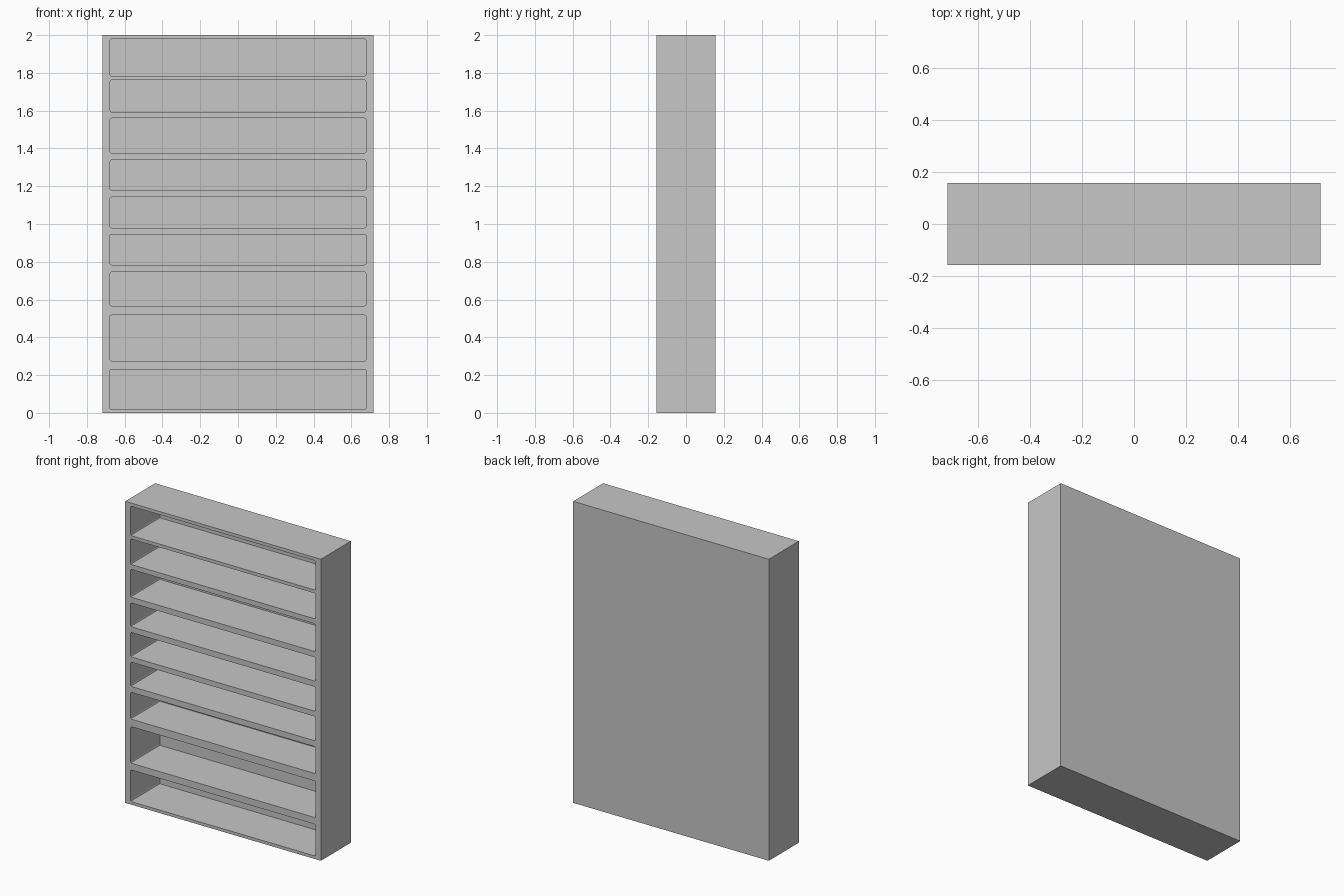
import bpy
import bmesh
from mathutils import Matrix, Vector

default = bpy.data.objects.get("Cube")
if default:
    bpy.data.objects.remove(default, do_unlink=True)

# Case size, compartment limits
HALF_W, HALF_D, HEIGHT = 0.718, 0.157, 2.0
HALF_OPENING, BACK_Y = 0.678, 0.15
CORNER = 0.008

# Bottom and top height of each compartment
COMPARTMENTS = [
    (0.02, 0.23), (0.275, 0.517), (0.567, 0.745),
    (0.784, 0.945), (0.98, 1.142), (1.18, 1.338),
    (1.376, 1.56), (1.593, 1.762), (1.784, 1.979),
]

grey = bpy.data.materials.new("plain grey")
grey.use_nodes = True
colour = (0.57, 0.57, 0.57, 1)
grey.diffuse_color = colour
grey.node_tree.nodes["Principled BSDF"].inputs["Base Color"].default_value = colour


def add_box(bm, low, high):
    """Add an axis-aligned box between two corners and return its vertices."""
    low, high = Vector(low), Vector(high)
    matrix = Matrix.Translation((low + high) / 2) @ Matrix.Diagonal((*(high - low), 1))
    return bmesh.ops.create_cube(bm, size=1, matrix=matrix)["verts"]


def finish(bm, name):
    mesh = bpy.data.meshes.new(name)
    bm.to_mesh(mesh)
    bm.free()
    mesh.materials.append(grey)
    obj = bpy.data.objects.new(name, mesh)
    bpy.context.collection.objects.link(obj)
    return obj


# Outer case
bm = bmesh.new()
add_box(bm, (-HALF_W, -HALF_D, 0), (HALF_W, HALF_D, HEIGHT))
case = finish(bm, "shelf_case")

# Compartment cutters with slightly eased corners running front to back
bm = bmesh.new()
for bottom, top in COMPARTMENTS:
    add_box(bm, (-HALF_OPENING, -HALF_D - 0.1, bottom), (HALF_OPENING, BACK_Y, top))
depth_edges = [e for e in bm.edges if abs(e.verts[0].co.y - e.verts[1].co.y) > 0.1]
bmesh.ops.bevel(bm, geom=depth_edges, offset=CORNER, segments=2,
                profile=0.5, affect="EDGES")
cutter = finish(bm, "compartment_cutter")
cutter.hide_render = True

# Hollow out the case, leaving shelves, sides and a thin back panel
cut = case.modifiers.new("compartments", "BOOLEAN")
cut.operation = "DIFFERENCE"
cut.solver = "EXACT"
cut.object = cutter
bpy.context.view_layer.update()
evaluated = case.evaluated_get(bpy.context.evaluated_depsgraph_get())
hollow = bpy.data.meshes.new_from_object(evaluated)
case.modifiers.clear()
case.data = hollow
bpy.data.objects.remove(cutter, do_unlink=True)
